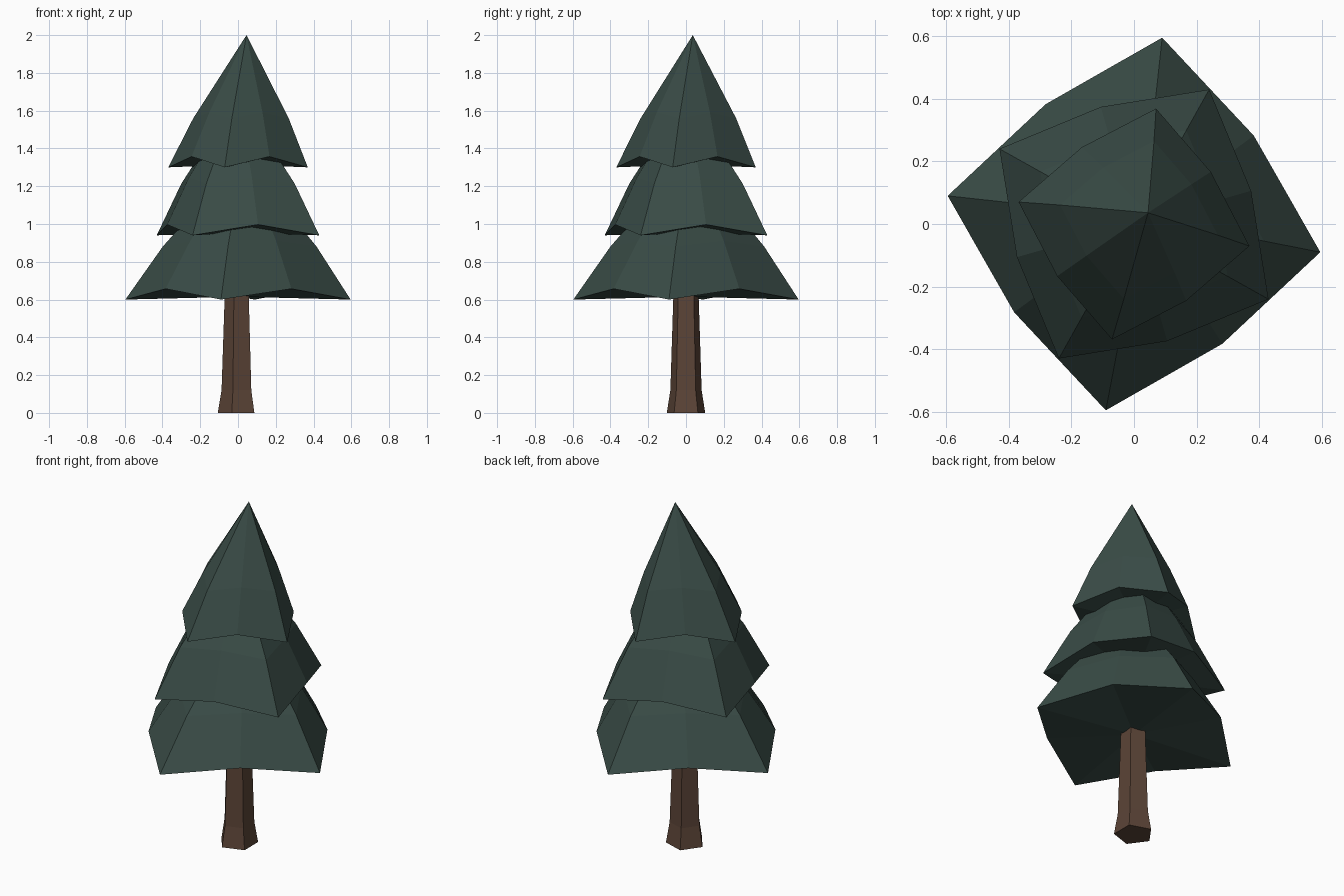
import bpy, bmesh, math

if "Cube" in bpy.data.objects:
    bpy.data.objects.remove(bpy.data.objects["Cube"])


def material(name, rgb):
    m = bpy.data.materials.new(name)
    m.diffuse_color = (*rgb, 1)
    m.use_nodes = True
    m.node_tree.nodes["Principled BSDF"].inputs["Base Color"].default_value = m.diffuse_color
    return m


GREEN = material("pine green", (0.042, 0.073, 0.063))
BROWN = material("bark brown", (0.105, 0.058, 0.038))


def finish(bm, name, mat):
    bmesh.ops.recalc_face_normals(bm, faces=bm.faces)
    me = bpy.data.meshes.new(name)
    bm.to_mesh(me)
    bm.free()
    me.materials.append(mat)
    ob = bpy.data.objects.new(name, me)
    bpy.context.collection.objects.link(ob)


def bridge(bm, a, b):
    n = len(a)
    for i in range(n):
        j = (i + 1) % n
        bm.faces.new((a[i], a[j], b[j], b[i]))


def fan(bm, ring, tip):
    for i in range(len(ring)):
        bm.faces.new((ring[i], ring[(i + 1) % len(ring)], tip))


# Foliage tier: four drooping corners, four raised edge middles, bent slope, leaning tip
def tier(name, z, r, angle, ring_z, ring_r, apex):
    bm = bmesh.new()

    def ring(radius, height, lift, cx, cy):
        out = []
        for i in range(8):
            mid = i % 2
            a = math.radians(angle + 45 * i)
            q = radius * (0.79 if mid else 1)
            out.append(bm.verts.new((cx + q * math.cos(a), cy + q * math.sin(a),
                                     height + lift * mid)))
        return out

    skirt = ring(r, z, 0.057, 0, 0)
    bend = ring(ring_r, ring_z, 0.03, apex[0] * 0.35, apex[1] * 0.35)
    bridge(bm, skirt, bend)
    fan(bm, bend, bm.verts.new(apex))
    fan(bm, skirt[::-1], bm.verts.new((0, 0, z + 0.015)))
    finish(bm, name, GREEN)


tier("lower_foliage", 0.60, 0.603, 81.4, 0.88, 0.412, (0.025, 0.02, 1.36))
tier("middle_foliage", 0.94, 0.493, 60.8, 1.215, 0.343, (0, 0, 1.68))
tier("upper_foliage", 1.30, 0.376, 79.2, 1.56, 0.257, (0.045, 0.036, 2.0))

# Trunk: five-sided with a flared foot
bm = bmesh.new()
rings = []
for z, r in ((0, 0.107), (0.12, 0.087), (0.66, 0.069)):
    rings.append([bm.verts.new((r * math.cos(math.radians(36 + 72 * i)),
                                r * math.sin(math.radians(36 + 72 * i)), z))
                  for i in range(5)])
bridge(bm, rings[0], rings[1])
bridge(bm, rings[1], rings[2])
bm.faces.new(rings[0][::-1])
bm.faces.new(rings[2])
finish(bm, "trunk", BROWN)
